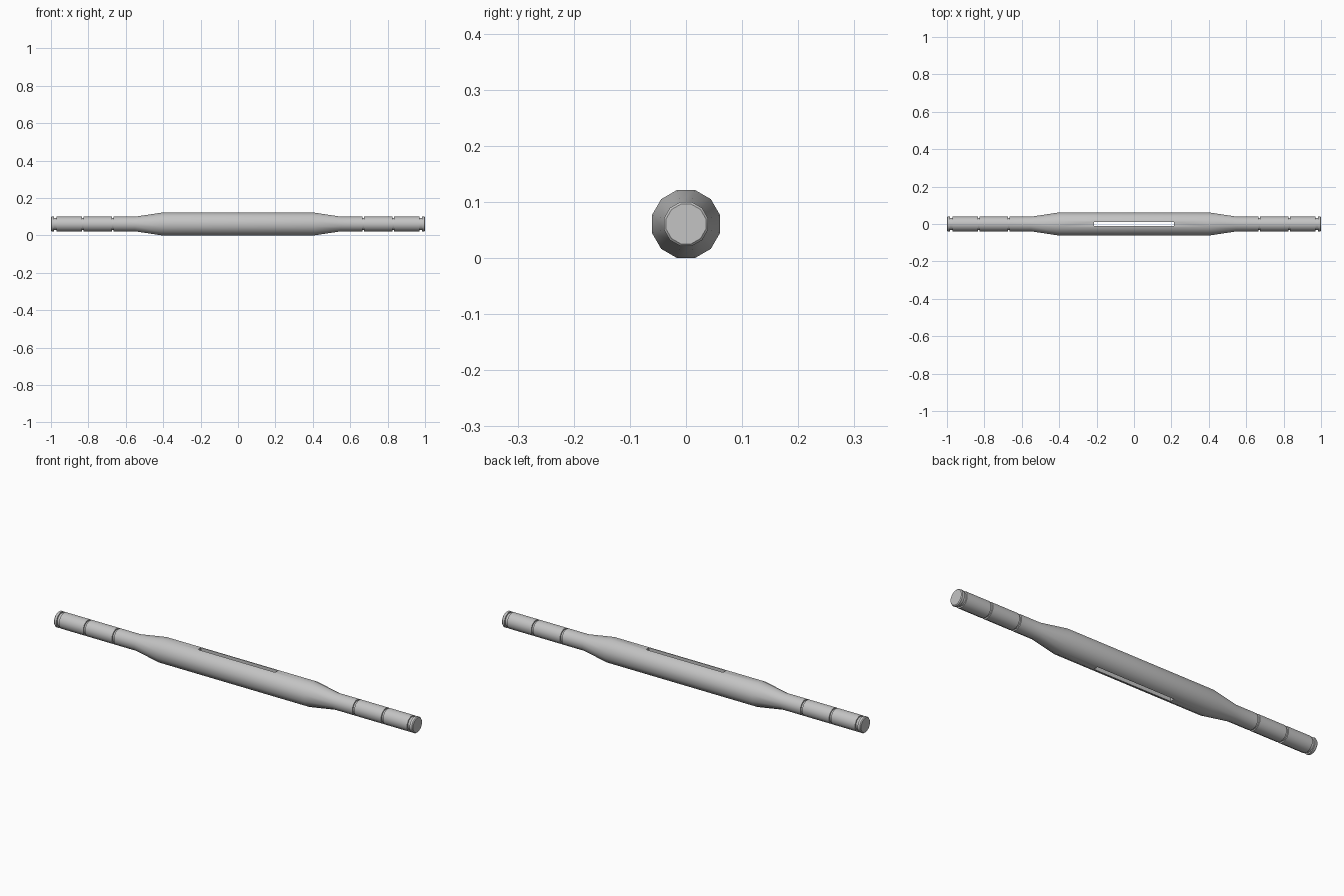
import bpy
import bmesh
import math

SIDES = 12
AXIS_Z = 0.0605
BODY_R = AXIS_Z / math.cos(math.pi / SIDES)   # flats on top and bottom
END_R = 0.0405
GROOVE_R = 0.034

if "Cube" in bpy.data.objects:
    bpy.data.objects.remove(bpy.data.objects["Cube"], do_unlink=True)

# Plain grey metal
metal = bpy.data.materials.new("grey metal")
metal.use_nodes = True
colour = (0.55, 0.55, 0.55, 1)
metal.diffuse_color = colour
metal.node_tree.nodes["Principled BSDF"].inputs["Base Color"].default_value = colour


def groove(x, width):
    """Square-shouldered ring groove, listed from the middle outwards."""
    a, b = x - width / 2, x + width / 2
    return [(a, END_R), (a, GROOVE_R), (b, GROOVE_R), (b, END_R)]


# Half profile (x, radius), mirrored to the other end
half = [(0.41, BODY_R), (0.55, END_R)]
half += groove(0.67, 0.01) + groove(0.83, 0.01) + groove(0.977, 0.014)
half += [(0.996, END_R), (1.0, END_R - 0.004)]
profile = [(-x, r) for x, r in reversed(half)] + half

# Shaft: rings along x joined by quads, with flat end caps
bm = bmesh.new()
rings = []
for x, r in profile:
    ring = []
    for i in range(SIDES):
        a = 2 * math.pi * (i + 0.5) / SIDES
        ring.append(bm.verts.new((x, r * math.cos(a), AXIS_Z + r * math.sin(a))))
    rings.append(ring)
for low, high in zip(rings, rings[1:]):
    for i in range(SIDES):
        j = (i + 1) % SIDES
        bm.faces.new((low[i], low[j], high[j], high[i]))
bm.faces.new(rings[0])
bm.faces.new(rings[-1])
bmesh.ops.recalc_face_normals(bm, faces=bm.faces)
mesh = bpy.data.meshes.new("shaft")
bm.to_mesh(mesh)
bm.free()
mesh.materials.append(metal)
shaft = bpy.data.objects.new("shaft", mesh)
bpy.context.collection.objects.link(shaft)

# Long slot cut right through the thick middle
bpy.ops.mesh.primitive_cube_add(size=1, location=(0, 0, AXIS_Z))
cutter = bpy.context.object
cutter.name = "slot_cutter"
cutter.scale = (0.43, 0.024, 0.3)
cutter.hide_render = True
cutter.data.materials.append(metal)
bpy.context.view_layer.update()

bpy.ops.object.select_all(action="DESELECT")
shaft.select_set(True)
bpy.context.view_layer.objects.active = shaft
cut = shaft.modifiers.new("slot", "BOOLEAN")
cut.operation = "DIFFERENCE"
cut.solver = "EXACT"
cut.object = cutter
bpy.ops.object.modifier_apply(modifier=cut.name)
bpy.data.objects.remove(cutter, do_unlink=True)

bpy.ops.object.shade_smooth_by_angle(angle=math.radians(35))
